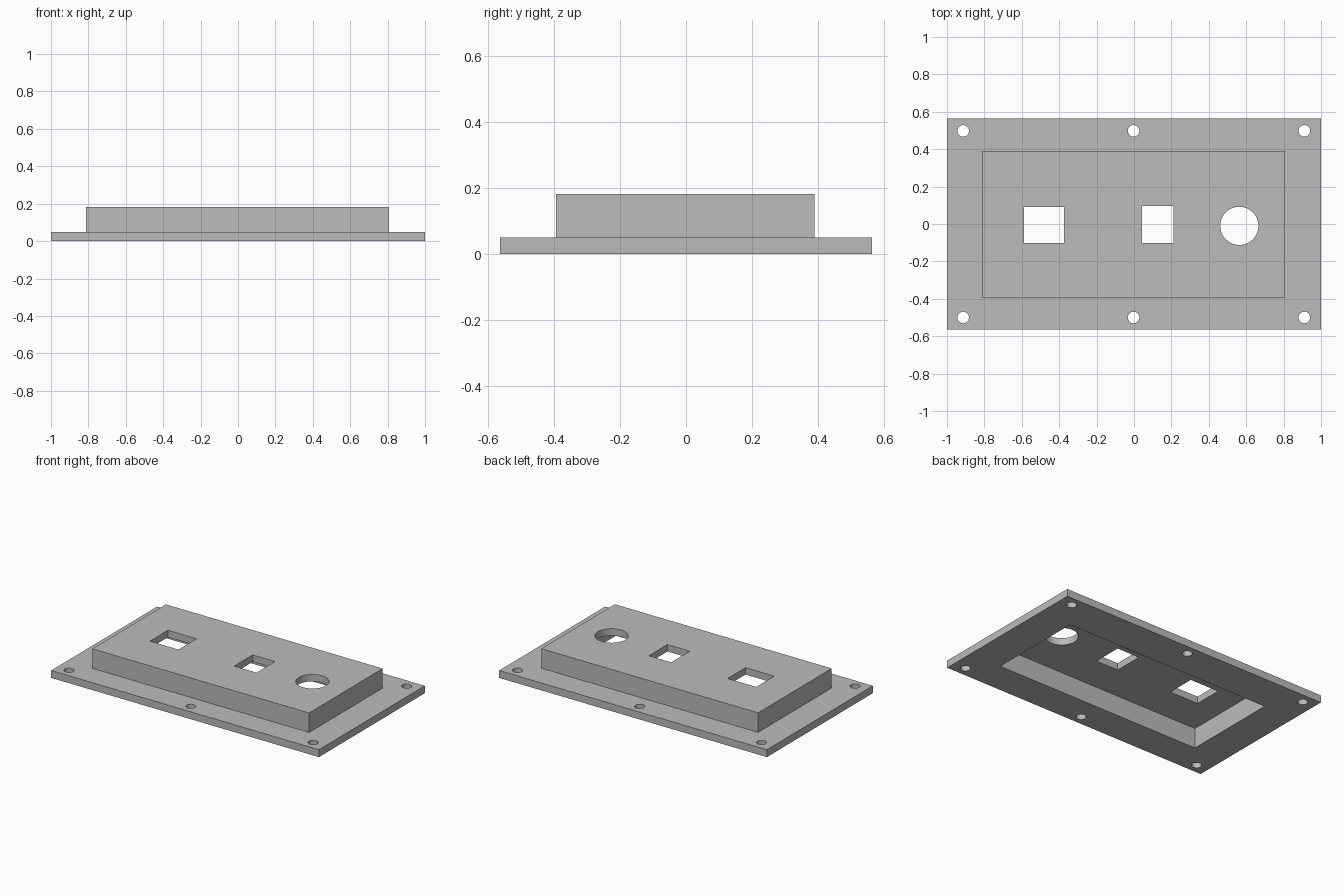
import bpy
import bmesh
from mathutils import Matrix, Vector

cube = bpy.data.objects.get("Cube")
if cube:
    bpy.data.objects.remove(cube, do_unlink=True)

grey = bpy.data.materials.new("plain grey")
grey.use_nodes = True
GREY = (0.5, 0.5, 0.5, 1)
grey.diffuse_color = GREY
grey.node_tree.nodes["Principled BSDF"].inputs["Base Color"].default_value = GREY


def add_object(name, bm):
    mesh = bpy.data.meshes.new(name)
    bm.to_mesh(mesh)
    bm.free()
    mesh.materials.append(grey)
    obj = bpy.data.objects.new(name, mesh)
    bpy.context.collection.objects.link(obj)
    return obj


def box(name, low, high):
    low, high = Vector(low), Vector(high)
    bm = bmesh.new()
    place = Matrix.Translation((low + high) / 2) @ Matrix.Diagonal((*(high - low), 1))
    bmesh.ops.create_cube(bm, size=1, matrix=place)
    return add_object(name, bm)


def cylinder(name, x, y, radius, sides):
    bm = bmesh.new()
    bmesh.ops.create_cone(bm, cap_ends=True, segments=sides, radius1=radius,
                          radius2=radius, depth=1, matrix=Matrix.Translation((x, y, 0)))
    return add_object(name, bm)


def combine(target, tool, operation):
    """Apply a boolean and remove the tool object."""
    tool.hide_render = True
    mod = target.modifiers.new(operation.lower(), "BOOLEAN")
    mod.object, mod.operation, mod.solver = tool, operation, "EXACT"
    bpy.context.view_layer.objects.active = target
    bpy.ops.object.modifier_apply(modifier=mod.name)
    bpy.data.objects.remove(tool, do_unlink=True)


# Flange with the raised panel on it
cover = box("panel_cover", (-1, -0.565, 0), (1, 0.565, 0.05))
combine(cover, box("raised_panel", (-0.812, -0.395, 0.02), (0.808, 0.39, 0.182)), "UNION")

# Hollow underside
combine(cover, box("pocket", (-0.77, -0.345, -0.1), (0.765, 0.31, 0.135)), "DIFFERENCE")

# Panel openings: two rectangular and one round
combine(cover, box("wide_opening", (-0.587, -0.102, -1), (-0.373, 0.09, 1)), "DIFFERENCE")
combine(cover, box("narrow_opening", (0.043, -0.102, -1), (0.21, 0.096, 1)), "DIFFERENCE")
combine(cover, cylinder("round_opening", 0.563, -0.01, 0.102, 64), "DIFFERENCE")

# Screw holes along the front and back edges of the flange
for x in (-0.913, -0.002, 0.911):
    for y in (-0.5, 0.498):
        combine(cover, cylinder("screw_hole", x, y, 0.031, 32), "DIFFERENCE")

# Smooth hole walls, crisp box edges
cover.select_set(True)
bpy.context.view_layer.objects.active = cover
bpy.ops.object.shade_smooth_by_angle(angle=0.6)
